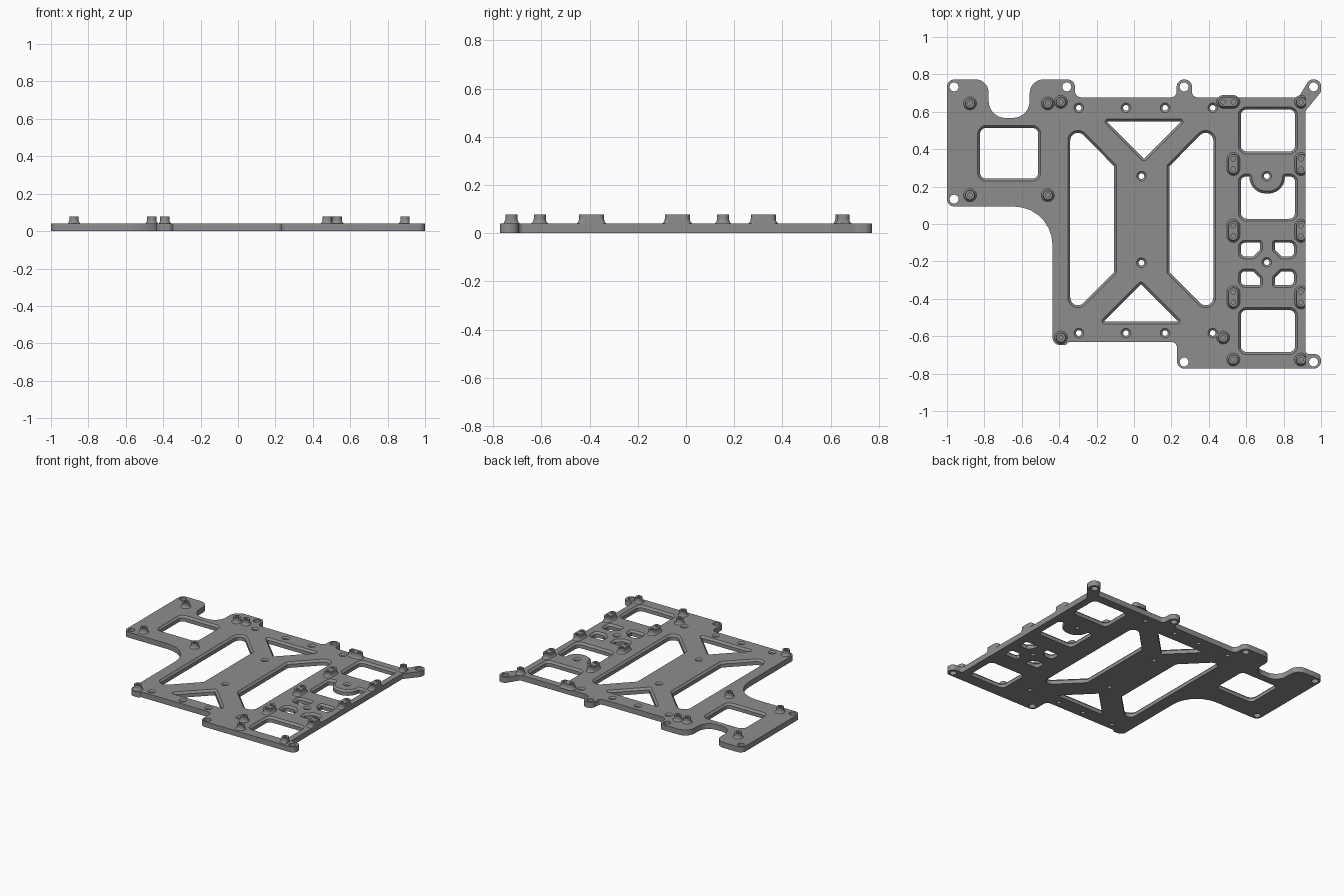
import bpy, bmesh, math
from mathutils import Vector

if "Cube" in bpy.data.objects:
    bpy.data.objects.remove(bpy.data.objects["Cube"])

TOP = 0.04        # plate thickness
BOSS_TOP = 0.077  # height of the standoffs

grey = bpy.data.materials.new("grey_plastic")
grey.diffuse_color = (0.27, 0.27, 0.27, 1)
grey.use_nodes = True
grey.node_tree.nodes["Principled BSDF"].inputs["Base Color"].default_value = grey.diffuse_color


def rounded(corners, steps=7):
    """Closed 2D loop from (x, y, radius) corners."""
    pts, n = [], len(corners)
    for i, (x, y, r) in enumerate(corners):
        p = Vector((x, y))
        a = (Vector(corners[i - 1][:2]) - p).normalized()
        b = (Vector(corners[(i + 1) % n][:2]) - p).normalized()
        if r == 0:
            pts.append(p)
            continue
        half = a.angle(b) / 2
        centre = p + (a + b).normalized() * (r / math.sin(half))
        s = p + a * (r / math.tan(half)) - centre
        e = p + b * (r / math.tan(half)) - centre
        sweep = s.angle_signed(e)
        k = max(3, steps if abs(sweep) < 2 else steps + 3)
        s0 = math.atan2(s.y, s.x)
        for j in range(k + 1):
            t = s0 - sweep * j / k
            pts.append(centre + Vector((math.cos(t), math.sin(t))) * r)
    # drop doubled points where arcs meet
    return [p for i, p in enumerate(pts) if (p - pts[i - 1]).length > 1e-4]


def inset(loop, d):
    """Move a loop towards its inside by d."""
    n = len(loop)
    area = sum(loop[i - 1].x * loop[i].y - loop[i].x * loop[i - 1].y for i in range(n))
    sign = 1 if area > 0 else -1
    out = []
    for i, p in enumerate(loop):
        a = (p - loop[i - 1]).normalized()
        b = (loop[(i + 1) % n] - p).normalized()
        na, nb = Vector((-a.y, a.x)), Vector((-b.y, b.x))
        m = (na + nb).normalized()
        out.append(p + m * (sign * d / max(0.5, m.dot(na))))
    return out


def circle(x, y, r, n=20):
    return [Vector((x + r * math.cos(2 * math.pi * i / n),
                    y + r * math.sin(2 * math.pi * i / n))) for i in range(n)]


def box(x0, x1, y0, y1, r):
    return rounded([(x0, y0, r), (x1, y0, r), (x1, y1, r), (x0, y1, r)])


def wall(bm, rings):
    """Skin stacked rings [(loop, z)...]; return first and last edge loops."""
    vs = [[bm.verts.new((p.x, p.y, z)) for p in loop] for loop, z in rings]
    n = len(vs[0])
    for a, b in zip(vs, vs[1:]):
        for i in range(n):
            bm.faces.new((a[i - 1], a[i], b[i], b[i - 1]))
    return [[bm.edges.get((v[i - 1], v[i])) for i in range(n)] for v in (vs[0], vs[-1])]


def cap(bm, edges, up):
    bmesh.ops.triangle_fill(bm, edges=edges, use_beauty=True, normal=(0, 0, up))


def finish(bm, name):
    bmesh.ops.recalc_face_normals(bm, faces=bm.faces)
    me = bpy.data.meshes.new(name)
    bm.to_mesh(me)
    bm.free()
    me.materials.append(grey)
    ob = bpy.data.objects.new(name, me)
    bpy.context.collection.objects.link(ob)
    bpy.ops.object.select_all(action='DESELECT')
    ob.select_set(True)
    bpy.context.view_layer.objects.active = ob
    bpy.ops.object.shade_smooth_by_angle(angle=math.radians(30))


# Plate outline with mounting ears
outline = rounded([
    (-1, .773, .04), (-.777, .773, .07), (-.777, .567, .09), (-.558, .567, .09),
    (-.558, .773, .075), (-.316, .773, .04), (-.316, .677, .035),
    (.228, .677, .03), (.228, .773, .04), (.31, .773, .04), (.31, .677, .03),
    (.879, .677, .01), (.938, .773, .035), (1, .773, .037), (1, .706, .03),
    (.917, .605, .02), (.917, -.695, .02), (1, -.695, .035), (1, -.773, .038),
    (.23, -.773, .038), (.23, -.631, .03), (-.348, -.631, 0), (-.365, -.647, .015),
    (-.436, -.647, .04), (-.436, .093, .205), (-1, .093, .04)])

# Windows
side = [(-.354, .578, .054), (-.094, .315, .02), (-.094, -.264, .02), (-.354, -.524, .054)]
windows = [
    box(-.836, -.499, .229, .527, .045),
    rounded(side),
    rounded([(.083 - x, y, r) for x, y, r in side]),
    rounded([(-.177, .562, .016), (.284, .562, .016), (.0535, .331, .016)]),
    rounded([(-.193, -.535, .016), (.268, -.535, .016), (.0375, -.304, .016)]),
    box(.558, .874, .374, .626, .045),
    box(.558, .874, -.698, -.446, .045),
    rounded([(.558, .267, .04), (.63, .267, .016), (.63, .176, .075), (.794, .176, .075),
             (.794, .267, .016), (.874, .267, .04), (.874, .015, .045), (.558, .015, .045)]),
]
for sx in (-1, 1):
    for sy in (-1, 1):
        quarter = [(.155, .126, .035), (.027, .126, .016), (.027, .07, .016),
                   (.07, .027, .016), (.155, .027, .035)]
        windows.append(rounded([(.713 + sx * x, -.213 + sy * y, r) for x, y, r in quarter]))

# Corner holes and countersunk screw holes
corner_holes = [(-.962, .733), (-.962, .133), (-.359, .733), (.268, .733),
                (.96, .733), (.268, -.738), (.96, -.738)]
screw_holes = [(x, y) for x in (-.295, -.043, .166, .421) for y in (.621, -.583)]
screw_holes += [(.04, .256), (.04, -.207), (.71, .256), (.71, -.205)]

# Plate
bm = bmesh.new()
stacks = [[(outline, 0), (outline, TOP)]]
for w in windows:
    inner = inset(w, .013)
    stacks.append([(inner, 0), (inner, TOP - .014), (inset(w, .004), TOP - .005), (w, TOP)])
for x, y in corner_holes:
    c = circle(x, y, .024)
    stacks.append([(c, 0), (c, TOP)])
for x, y in screw_holes:
    c = circle(x, y, .015)
    stacks.append([(c, 0), (c, TOP - .01), (circle(x, y, .026), TOP)])
bottom, top = [], []
for s in stacks:
    b, t = wall(bm, s)
    bottom += b
    top += t
cap(bm, bottom, -1)
cap(bm, top, 1)
finish(bm, "mounting_plate")


def capsule(x, y, dx, dy, r, n=24):
    """Circle stretched along (dx, dy), kept within the plate's right edge."""
    ang = math.atan2(dy, dx)
    out = []
    for i in range(n):
        t = 2 * math.pi * (i + .5) / n
        s = 1 if math.cos(t) > 0 else -1
        out.append(Vector((min(.917, x + s * dx + r * math.cos(t + ang)),
                           y + s * dy + r * math.sin(t + ang))))
    return out


def standoff(name, x, y, dx=0, dy=0):
    """Flared boss with one blind hole, or two when stretched."""
    bm = bmesh.new()
    flare = ((.036, TOP - .001), (.030, .045), (.026, .053), (.025, .062), (.025, BOSS_TOP))
    base, rim = wall(bm, [(capsule(x, y, dx, dy, r), z) for r, z in flare])
    cap(bm, base, -1)
    for s in ((-1, 1) if dx or dy else (0,)):
        c = circle(x + s * dx, y + s * dy, .012, 16)
        low, high = wall(bm, [(c, .045), (c, BOSS_TOP)])
        cap(bm, low, 1)
        rim += high
    cap(bm, rim, 1)
    finish(bm, name)


# Single standoffs
for x, y in [(-.877, .645), (-.461, .645), (-.877, .154), (-.461, .154), (-.391, .653),
             (-.391, -.607), (.477, -.607), (.531, -.725), (.893, -.725), (.893, .653)]:
    standoff("standoff", x, y)

# Double standoffs
standoff("double_standoff", .504, .653, dx=.027)
for x in (.531, .893):
    for y in (.321, -.036, -.392):
        standoff("double_standoff", x, y, dy=.027)
